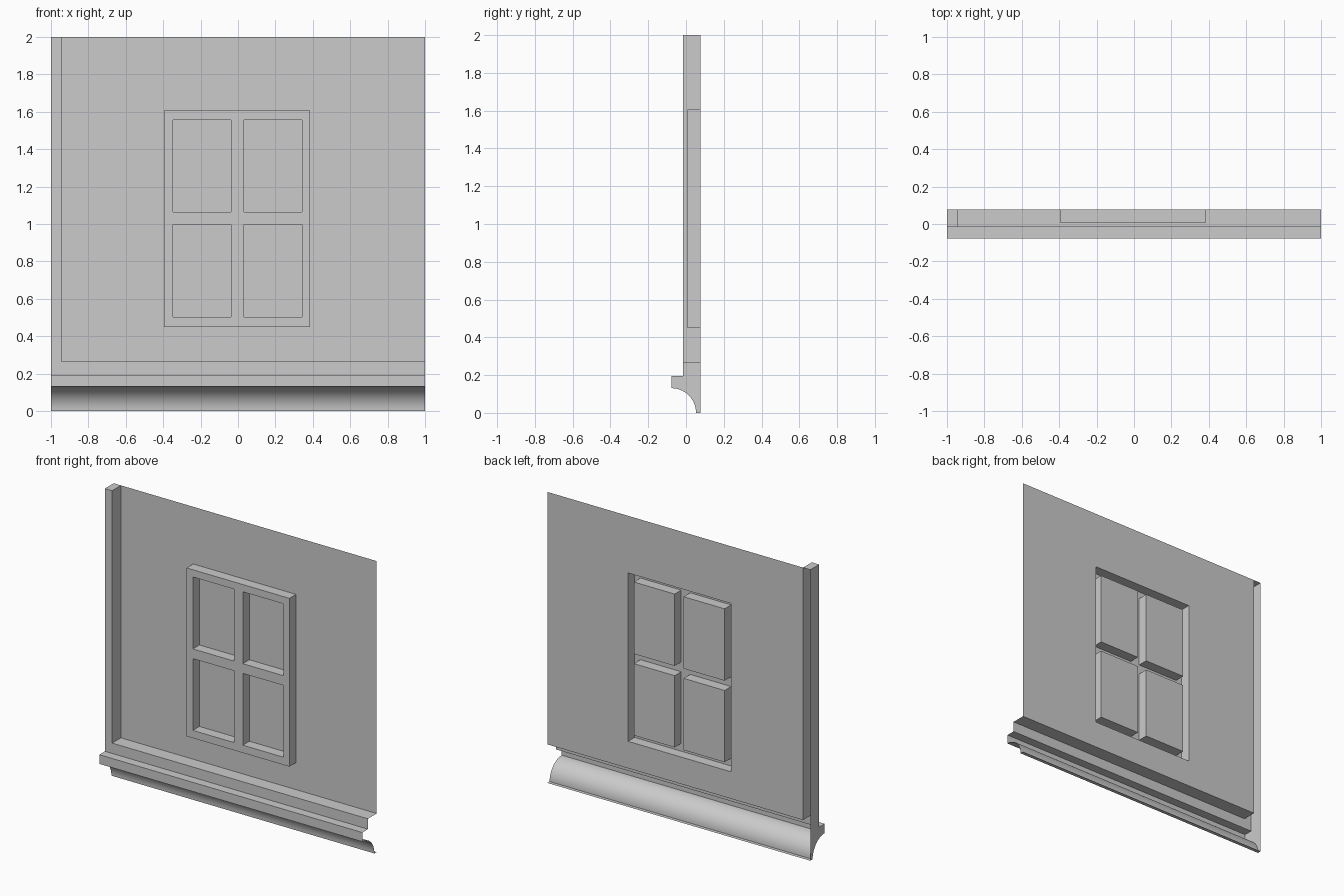
import bpy, bmesh
from math import sin, cos, pi, radians

if "Cube" in bpy.data.objects:
    bpy.data.objects.remove(bpy.data.objects["Cube"])

BACK, POST, FRAME, LIP = 0.078, -0.017, 0.007, -0.078   # y depths
LEDGE, STEP, COVE, TOP = 0.265, 0.194, 0.131, 2.0       # z heights
POST_X = -0.945
WX = (-0.396, -0.348, -0.037, 0.032, 0.342, 0.386)      # window grid lines
WZ = (0.45, 0.503, 0.996, 1.063, 1.557, 1.607)


def make(name, faces):
    """Weld a list of polygons into one object, merging coplanar cells."""
    bm = bmesh.new()
    for f in faces:
        bm.faces.new([bm.verts.new(p) for p in f])
    bmesh.ops.remove_doubles(bm, verts=bm.verts, dist=1e-5)
    bmesh.ops.dissolve_limit(bm, angle_limit=radians(0.5), use_dissolve_boundaries=False,
                             verts=bm.verts, edges=bm.edges)
    me = bpy.data.meshes.new(name)
    bm.to_mesh(me)
    bm.free()
    ob = bpy.data.objects.new(name, me)
    bpy.context.collection.objects.link(ob)
    return ob


def corners(x0, x1, z0, z1, y):
    return [(x0, y, z0), (x1, y, z0), (x1, y, z1), (x0, y, z1)]


def sheet(xs, zs, y, hole):
    """Front-facing grid of cells, leaving out those where hole(i, j)."""
    return [corners(xs[i], xs[i + 1], zs[j], zs[j + 1], y)
            for i in range(len(xs) - 1) for j in range(len(zs) - 1) if not hole(i, j)]


def ring(x0, x1, z0, z1, ya, yb):
    """Four side walls of a rectangle running from depth ya to yb."""
    a, b = corners(x0, x1, z0, z1, ya), corners(x0, x1, z0, z1, yb)
    return [[a[k], a[(k + 1) % 4], b[(k + 1) % 4], b[k]] for k in range(4)]


# Wall sheet with the window opening
make("wall", sheet((POST_X, WX[0], WX[-1], 1), (LEDGE, WZ[0], WZ[-1], TOP), BACK,
                   lambda i, j: i == 1 and j == 1))

# Window frame with four recessed panes, open at the back
is_pane = lambda i, j: i in (1, 3) and j in (1, 3)
make("window_frame", sheet(WX, WZ, FRAME, is_pane)
     + ring(WX[0], WX[-1], WZ[0], WZ[-1], BACK, FRAME)
     + [f for i in (1, 3) for j in (1, 3)
        for f in ring(WX[i], WX[i + 1], WZ[j], WZ[j + 1], FRAME, BACK)])
make("window_panes", sheet(WX, WZ, BACK, lambda i, j: not is_pane(i, j)))

# Base moulding: ledge, step and concave cove, open at back and right
r, n = COVE, 14
cove = [(LIP + r * sin(pi / 2 * k / n), r * cos(pi / 2 * k / n)) for k in range(n + 1)]
profile = [(POST, LEDGE), (POST, STEP), (LIP, STEP)] + cove + [(BACK, 0)]
faces = [[(-1, *p), (-1, *q), (1, *q), (1, *p)] for p, q in zip(profile, profile[1:])]
faces.append([(POST_X, BACK, LEDGE), (POST_X, POST, LEDGE), (1, POST, LEDGE), (1, BACK, LEDGE)])
moulding = make("base_moulding", faces)
bpy.context.view_layer.objects.active = moulding
moulding.select_set(True)
bpy.ops.object.shade_smooth_by_angle(angle=radians(30))

# Left post with the end cap that also closes the moulding
end = [(BACK, TOP), (POST, TOP)] + profile[1:]
make("left_post", [
    corners(-1, POST_X, LEDGE, TOP, POST),
    [(POST_X, POST, LEDGE), (POST_X, BACK, LEDGE), (POST_X, BACK, TOP), (POST_X, POST, TOP)],
    [(-1, POST, TOP), (POST_X, POST, TOP), (POST_X, BACK, TOP), (-1, BACK, TOP)],
    [(-1, *p) for p in reversed(end)],
])
